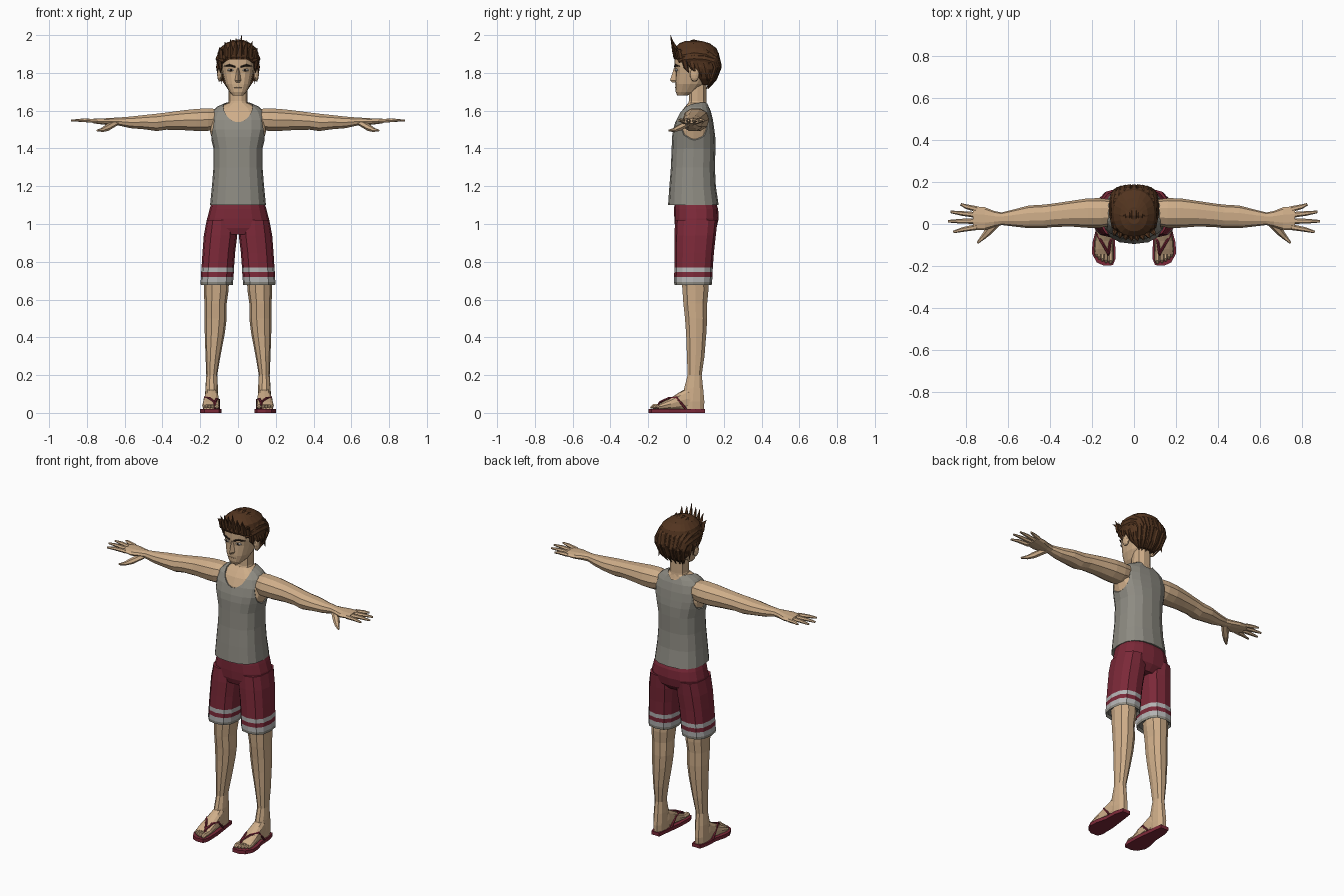
import bpy, bmesh, math
from mathutils import Vector as V


def mat(name, r, g, b):
    m = bpy.data.materials.new(name)
    m.diffuse_color = (r, g, b, 1)
    return m


SKIN = mat("skin", .62, .42, .25)
HAIR = mat("hair", .085, .035, .014)
RED = mat("red_cloth", .2, .022, .04)
GREY = mat("grey_cloth", .27, .26, .225)
STRIPE = mat("stripe", .45, .45, .45)
DARK = mat("dark", .025, .015, .01)
WHITE = mat("eye_white", .75, .72, .68)


def finish(name, bm, mats, mirror):
    bmesh.ops.recalc_face_normals(bm, faces=bm.faces[:])
    me = bpy.data.meshes.new(name)
    bm.to_mesh(me)
    bm.free()
    for m in mats:
        me.materials.append(m)
    ob = bpy.data.objects.new(name, me)
    bpy.context.collection.objects.link(ob)
    if mirror:
        ob.modifiers.new("mirror", 'MIRROR').use_mirror_merge = False
    return ob


def loft(name, parts, mats, mirror=False, seg=None):
    """Skin every list of rings in parts; seg gives a material slot per band."""
    bm = bmesh.new()
    for rings in parts:
        vs = [[bm.verts.new(p) for p in r] for r in rings]
        n = len(vs[0])
        for k in range(len(vs) - 1):
            for i in range(n):
                j = (i + 1) % n
                f = bm.faces.new((vs[k][i], vs[k][j], vs[k + 1][j], vs[k + 1][i]))
                f.material_index = seg[k] if seg else 0
        for k in (0, -1):
            bm.faces.new(vs[k]).material_index = seg[k] if seg else 0
    return finish(name, bm, mats, mirror)


def rings(axis, rows, n=12, e=2.5):
    """Superellipse sections: (t, a0, a1, b0, b1) across the given axis."""
    out = []
    for t, a0, a1, b0, b1 in rows:
        ring = []
        for i in range(n):
            w = math.tau * i / n
            c, s = math.cos(w), math.sin(w)
            a = (a0 + a1) / 2 + (a1 - a0) / 2 * math.copysign(abs(c) ** (2 / e), c)
            b = (b0 + b1) / 2 + (b1 - b0) / 2 * math.copysign(abs(s) ** (2 / e), s)
            ring.append({'x': (t, a, b), 'y': (a, t, b), 'z': (a, b, t)}[axis])
        out.append(ring)
    return out


def sym(rows):
    return [(z, -w, w, y0, y1) for z, w, y0, y1 in rows]


def tube(pts, radii, c, n=6):
    """Tapered tube; radii are (wide, thick), thickness points away from c."""
    pts, out = [V(p) for p in pts], []
    for i, p in enumerate(pts):
        t = (pts[min(i + 1, len(pts) - 1)] - pts[max(i - 1, 0)]).normalized()
        side = t.cross(p - V(c)).normalized()
        up = side.cross(t)
        ra, rb = radii[i]
        out.append([p + side * ra * math.cos(math.tau * k / n) + up * rb * math.sin(math.tau * k / n)
                    for k in range(n)])
    return out


def ellipsoid(name, centre, size, mats, mirror=False, sub=2):
    bm = bmesh.new()
    bmesh.ops.create_icosphere(bm, subdivisions=sub, radius=1)
    bmesh.ops.scale(bm, vec=size, verts=bm.verts[:])
    bmesh.ops.translate(bm, vec=centre, verts=bm.verts[:])
    return finish(name, bm, mats, mirror)


# Tank top with cut neckline and armholes, skin torso just inside
shirt = [(1.10, .148, -.095, .173), (1.20, .138, -.088, .158), (1.30, .13, -.08, .153),
         (1.40, .13, -.076, .156), (1.46, .145, -.074, .155), (1.50, .156, -.068, .15),
         (1.55, .156, -.054, .143), (1.595, .14, -.034, .132), (1.62, .112, -.015, .122),
         (1.645, .06, .005, .115)]
inner = [(z - .004, w - .006, a + .006, b - .006) for z, w, a, b in shirt[2:]]
loft("torso", [rings('z', sym(inner), 16)], [SKIN])
top = loft("tank_top", [rings('z', sym(shirt), 16)], [GREY])
for cut in (ellipsoid("neckline_cutter", (0, -.02, 1.65), (.082, .155, .115), [GREY], sub=3),
            ellipsoid("armhole_cutter", (.2, .05, 1.54), (.09, .12, .13), [GREY], True, 3)):
    cut.hide_render = True
    cut.hide_set(True)
    b = top.modifiers.new("cut", 'BOOLEAN')
    b.operation, b.object, b.solver = 'DIFFERENCE', cut, 'EXACT'

# Neck and head
loft("neck", [rings('z', sym([(1.60, .065, .0, .115), (1.65, .05, .013, .11), (1.78, .05, .015, .11)]), 10)], [SKIN])
loft("head", [rings('z', sym([
    (1.68, .028, -.046, .005), (1.70, .046, -.055, .06), (1.74, .068, -.057, .10),
    (1.80, .083, -.055, .14), (1.83, .087, -.06, .155), (1.87, .09, -.06, .16),
    (1.92, .083, -.045, .15), (1.95, .05, -.01, .12)]), 16)], [SKIN])

# Face: nose, ears, eyes, brows
loft("nose", [[[(-.007, -.052, 1.825), (.007, -.052, 1.825), (0, -.064, 1.825)],
               [(-.017, -.052, 1.76), (.017, -.052, 1.76), (0, -.085, 1.76)],
               [(-.011, -.052, 1.748), (.011, -.052, 1.748), (0, -.07, 1.748)]]], [SKIN])
ellipsoid("ear", (.097, .045, 1.79), (.014, .025, .037), [SKIN], True)
ellipsoid("eye", (.04, -.05, 1.815), (.018, .008, .007), [WHITE], True)
ellipsoid("iris", (.038, -.055, 1.815), (.007, .005, .007), [DARK], True)
HC = (0, .06, 1.84)
loft("brow", [tube([(.014, -.061, 1.832), (.045, -.056, 1.841), (.074, -.034, 1.835)],
                   [(.004, .004), (.006, .005), (.002, .003)], HC)], [DARK], True)
loft("mouth", [tube([(-.022, -.054, 1.722), (0, -.057, 1.723), (.022, -.054, 1.722)],
                    [(.001, .001), (.0025, .002), (.001, .001)], HC)], [SKIN])

# Hair: cap, swept-back strands, front spikes, side locks
loft("hair_cap", [rings('z', sym([
    (1.735, .05, .08, .128), (1.77, .086, .05, .158), (1.82, .108, .0, .176),
    (1.862, .114, -.054, .18), (1.885, .113, -.068, .178), (1.93, .098, -.06, .162),
    (1.957, .065, -.035, .125), (1.97, .03, 0, .08)]), 20, 2.2)], [HAIR])
sweep = [(-.06, 1.895, .7), (-.03, 1.942, .9), (.04, 1.968, 1), (.11, 1.952, 1),
         (.165, 1.90, .92), (.18, 1.83, .85), (.155, 1.765, .72), (.118, 1.715, .5)]
width = [.010, .016, .018, .018, .018, .017, .014, .002]
strands = []
for i in range(11):
    a = math.radians(-75 + 15 * i)
    pts = [(.11 * math.sin(a) * w, .06 + (y - .06) * (.75 + .25 * math.cos(a)),
            1.85 + (z - 1.85) * math.cos(a) if z > 1.85 else z + .012 * (i % 2))
           for y, z, w in sweep]
    strands.append(tube(pts, [(w, w * .6) for w in width], HC))
loft("hair_strands", strands, [HAIR])
spikes = []
for i, h in enumerate((1.935, 1.965, 1.98, 1.985, 2.0, 1.975, 1.97, 1.93)):
    x = -.091 + .026 * i
    y = -.055 + 3 * x * x
    spikes.append(tube([(x, y, 1.875), (x, y - .008, 1.92), (x * 1.12 + .004, y - .027, h)],
                       [(.013, .01), (.014, .012), (.001, .001)], HC, 5))
loft("hair_spikes", spikes, [HAIR])
loft("side_locks", [tube([(.1, y - .01, 1.87), (.108 - k, y, 1.83), (.106 - k, y + .015, z)],
                         [(.016, .008), (.015, .008), (.001, .001)], HC, 5)
                    for y, z, k in ((.0, 1.80, .014), (.035, 1.80, 0), (.07, 1.775, 0),
                                    (.1, 1.755, .005), (.125, 1.74, .02))], [HAIR], True)

# Arms with hand and fingers
loft("arm", [rings('x', [
    (.10, -.005, .115, 1.505, 1.61), (.16, -.018, .123, 1.49, 1.615), (.22, -.018, .122, 1.49, 1.612),
    (.30, -.012, .11, 1.495, 1.603), (.38, -.014, .098, 1.497, 1.592), (.43, -.02, .092, 1.49, 1.586),
    (.50, -.02, .088, 1.50, 1.578), (.57, -.012, .07, 1.506, 1.57), (.63, -.005, .055, 1.52, 1.565),
    (.665, -.014, .062, 1.522, 1.563), (.71, -.03, .08, 1.525, 1.56), (.765, -.026, .084, 1.532, 1.558)],
    10, 2.2)], [SKIN], True)
fingers = [((.75, y0, 1.545), ((.75 + x) / 2 + .01, (y0 + y) / 2, 1.549), (x, y, 1.548))
           for y0, x, y in ((-.015, .86, -.038), (.014, .885, .013), (.043, .873, .058), (.071, .825, .094))]
parts = [tube(f, [(.014, .012), (.011, .010), (.006, .005)], (.8, .03, 0)) for f in fingers]
parts.append(tube([(.65, .012, 1.535), (.695, -.038, 1.508), (.72, -.065, 1.497), (.745, -.09, 1.495)],
                  [(.022, .016), (.018, .017), (.012, .011), (.005, .005)], (.8, .03, 0)))
loft("fingers", parts, [SKIN], True)

# Shorts: seat and striped legs
loft("shorts_seat", [rings('z', sym([
    (1.125, .135, -.06, .155), (1.08, .15, -.063, .17), (1.03, .163, -.062, .173),
    (.98, .168, -.058, .162), (.945, .14, -.045, .13)]), 16)], [RED])
loft("shorts_leg", [rings('z', [
    (1.02, .012, .166, -.058, .166), (.94, .004, .181, -.061, .158), (.85, .015, .188, -.061, .148),
    (.77, .021, .193, -.062, .142), (.745, .022, .195, -.062, .141), (.72, .024, .196, -.063, .14),
    (.692, .026, .198, -.063, .138), (.676, .028, .197, -.061, .136), (.69, .04, .185, -.05, .125)],
    12)], [RED, STRIPE, GREY], True, [0, 0, 0, 1, 0, 1, 2, 2])

# Legs, feet and toes
loft("leg", [rings('z', [
    (.76, .045, .185, -.03, .12), (.65, .05, .18, -.022, .122), (.58, .06, .178, -.017, .115),
    (.50, .06, .178, -.008, .115), (.42, .07, .176, -.002, .11), (.30, .093, .172, .003, .1),
    (.20, .11, .168, .007, .085), (.13, .106, .173, -.012, .093), (.06, .106, .175, -.03, .1),
    (.02, .108, .172, -.03, .098)], 10, 2.2)], [SKIN], True)
loft("foot", [rings('y', [
    (.06, .112, .168, .015, .09), (.01, .104, .175, .015, .135), (-.03, .1, .18, .015, .112),
    (-.08, .097, .187, .015, .08), (-.12, .097, .19, .015, .06), (-.145, .1, .187, .015, .045)])], [SKIN], True)
loft("toes", [tube([(x, -.13, .034), (x, t + .015, .034), (x, t, .027)],
                   [(r, r), (r, r), (r * .5, r * .4)], (.14, -.1, -1))
              for x, t, r in ((.111, -.188, .014), (.133, -.185, .010), (.15, -.178, .010),
                              (.166, -.168, .009), (.18, -.156, .009))], [SKIN], True)

# Sandals: sole outline and V strap
outline = [(.112, .1), (.165, .1), (.178, .05), (.182, -.03), (.198, -.09), (.2, -.14), (.178, -.182),
           (.145, -.198), (.1, -.196), (.088, -.165), (.09, -.07), (.103, .03)]
loft("sandal_sole", [[[(x, y, z) for x, y in outline] for z in (0, .021)]], [RED], True)
flat = [(.007, .006)] * 4
SC = (.14, -.05, 0)
loft("sandal_strap", [
    tube([(.122, -.152, .022), (.122, -.14, .056), (.113, -.085, .074), (.102, -.045, .07), (.1, .0, .02)],
         flat + flat[:1], SC),
    tube([(.122, -.14, .056), (.148, -.095, .077), (.175, -.05, .082), (.18, .0, .02)], flat, SC)], [RED], True)
